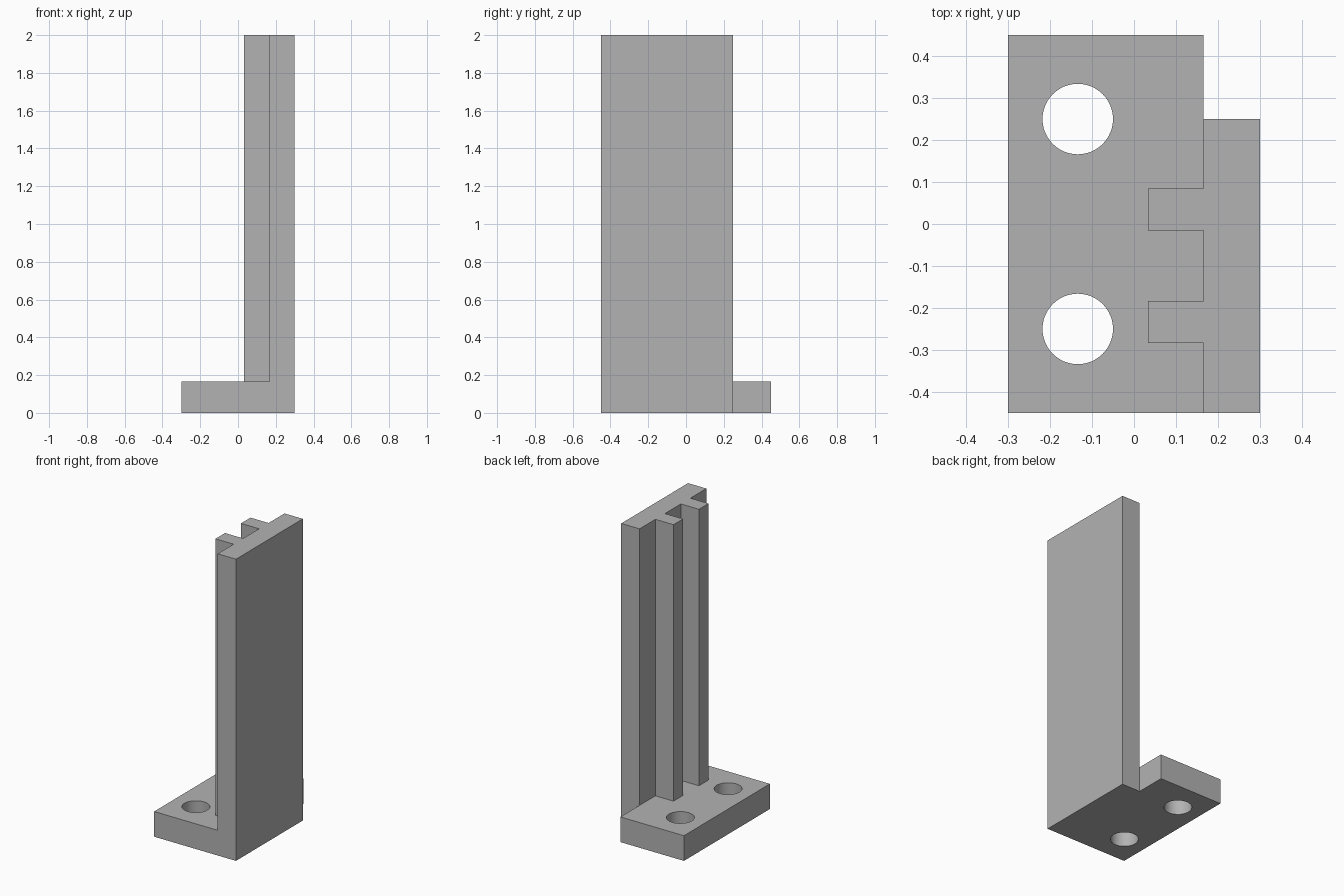
import bpy, bmesh

if "Cube" in bpy.data.objects:
    bpy.data.objects.remove(bpy.data.objects["Cube"], do_unlink=True)

grey = bpy.data.materials.new("mid_grey")
grey.use_nodes = True
grey.diffuse_color = (0.45, 0.45, 0.45, 1)
grey.node_tree.nodes["Principled BSDF"].inputs["Base Color"].default_value = (0.45, 0.45, 0.45, 1)

LEFT, RIGHT, FRONT, BACK = -0.3, 0.3, -0.45, 0.45
WALL_X, RIB_X, WALL_BACK = 0.166, 0.033, 0.25
BASE_TOP, TOP = 0.167, 2.0

# Ribbed inner side of the upright, running from back to front
ribbed = [(WALL_X, WALL_BACK)]
for back in (0.084, -0.183):
    front = back - 0.1
    ribbed += [(WALL_X, back), (RIB_X, back), (RIB_X, front), (WALL_X, front)]
ribbed.append((WALL_X, FRONT))

upright = ribbed + [(RIGHT, FRONT), (RIGHT, WALL_BACK)]
plate_top = ribbed + [(LEFT, FRONT), (LEFT, BACK), (WALL_X, BACK)]
plate = [(LEFT, FRONT), (WALL_X, FRONT), (RIGHT, FRONT), (RIGHT, WALL_BACK),
         (WALL_X, WALL_BACK), (WALL_X, BACK), (LEFT, BACK)]

bm = bmesh.new()


def cap(outline, z):
    bm.faces.new([bm.verts.new((x, y, z)) for x, y in outline])


def sides(outline, z0, z1):
    for a, b in zip(outline, outline[1:] + outline[:1]):
        bm.faces.new([bm.verts.new(p) for p in ((*a, z0), (*b, z0), (*b, z1), (*a, z1))])


# Foot plate and ribbed upright as one closed solid
cap(plate, 0)
sides(plate, 0, BASE_TOP)
cap(plate_top, BASE_TOP)
sides(upright, BASE_TOP, TOP)
cap(upright, TOP)
bmesh.ops.remove_doubles(bm, verts=bm.verts[:], dist=0.0001)
bmesh.ops.recalc_face_normals(bm, faces=bm.faces[:])
bmesh.ops.dissolve_limit(bm, angle_limit=0.01, verts=bm.verts[:], edges=bm.edges[:])
mesh = bpy.data.meshes.new("ribbed_bracket")
bm.to_mesh(mesh)
bm.free()
mesh.materials.append(grey)
bracket = bpy.data.objects.new("ribbed_bracket", mesh)
bpy.context.collection.objects.link(bracket)

# Two round mounting holes through the foot plate
for name, y in (("front_hole_cutter", -0.25), ("back_hole_cutter", 0.25)):
    bpy.ops.mesh.primitive_cylinder_add(vertices=48, radius=0.084, depth=0.5,
                                        location=(-0.134, y, BASE_TOP / 2))
    cutter = bpy.context.object
    cutter.name = name
    cutter.data.materials.append(grey)
    bpy.ops.object.shade_smooth()
    cutter.hide_render = True
    cutter.hide_set(True)
    hole = bracket.modifiers.new(name, 'BOOLEAN')
    hole.operation = 'DIFFERENCE'
    hole.solver = 'EXACT'
    hole.object = cutter

# Smooth hole walls with crisp edges everywhere else
bpy.ops.object.select_all(action='DESELECT')
bracket.select_set(True)
bpy.context.view_layer.objects.active = bracket
for modifier in list(bracket.modifiers):
    bpy.ops.object.modifier_apply(modifier=modifier.name)
bpy.ops.object.shade_smooth_by_angle()
for name in ("front_hole_cutter", "back_hole_cutter"):
    bpy.data.objects.remove(bpy.data.objects[name], do_unlink=True)
